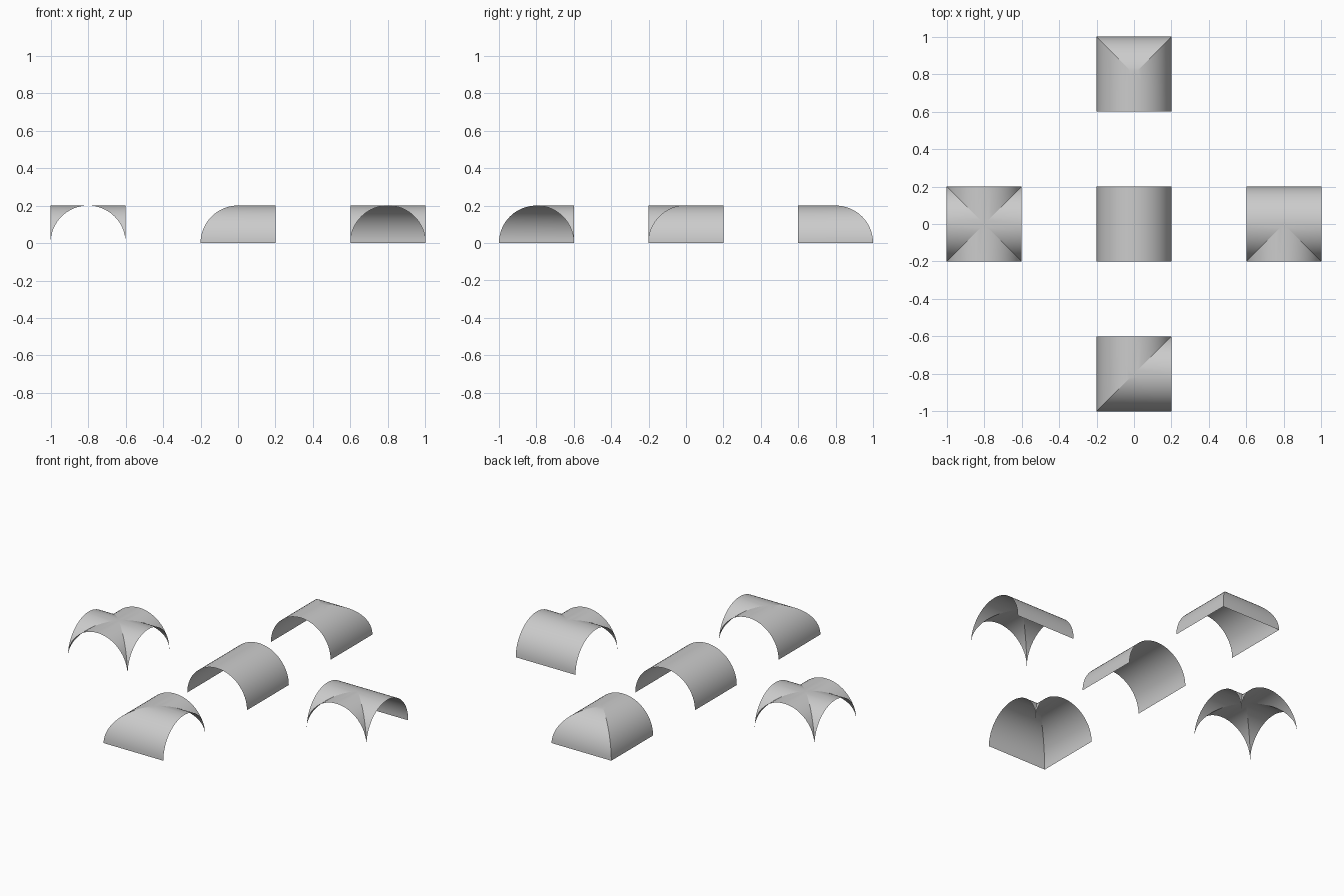
import bpy, bmesh, math
from mathutils import Matrix

if "Cube" in bpy.data.objects:
    bpy.data.objects.remove(bpy.data.objects["Cube"])

R = 0.2      # vault radius and half the bay width
SEG = 16     # segments per quarter circle


def quadrant(bm, kind, angle):
    """One triangular quarter of a bay, made facing +y and then turned.
    'o' = open arch end, 'c' = closed side curving down to the ground."""
    rot = Matrix.Rotation(math.radians(angle), 4, 'Z')
    rows = []
    for i in range(-SEG if kind == 'o' else 0, SEG + 1):
        t = i / SEG * math.pi / 2
        s, z = R * math.sin(t), R * math.cos(t)
        if kind == 'o':
            ends = ((s, abs(s), z), (s, R, z))
        else:
            ends = ((-s, s, z), (s, s, z))
        rows.append([bm.verts.new(p) for p in ends])
    for a, b in zip(rows, rows[1:]):
        bm.faces.new((a[0], a[1], b[1], b[0]))
    bmesh.ops.transform(bm, matrix=rot, verts=[v for r in rows for v in r])


def vault(name, x, y, sides):
    """Vault bay; sides lists the north, west, south and east quarters."""
    bm = bmesh.new()
    for k, kind in enumerate(sides):
        quadrant(bm, kind, 90 * k)
    bmesh.ops.remove_doubles(bm, verts=bm.verts, dist=1e-5)
    bm.normal_update()
    bmesh.ops.reverse_faces(bm, faces=[f for f in bm.faces if f.normal.z < 0])
    me = bpy.data.meshes.new(name)
    bm.to_mesh(me)
    bm.free()
    ob = bpy.data.objects.new(name, me)
    ob.location = (x, y, 0)
    bpy.context.collection.objects.link(ob)
    bpy.ops.object.select_all(action='DESELECT')
    ob.select_set(True)
    bpy.context.view_layer.objects.active = ob
    bpy.ops.object.shade_smooth_by_angle(angle=math.radians(10))


vault("straight_vault", 0, 0, "ococ")
vault("cross_vault", -0.8, 0, "oooo")
vault("tee_vault", 0.8, 0, "cooo")
vault("end_vault", 0, 0.8, "ccoc")
vault("corner_vault", 0, -0.8, "occo")
